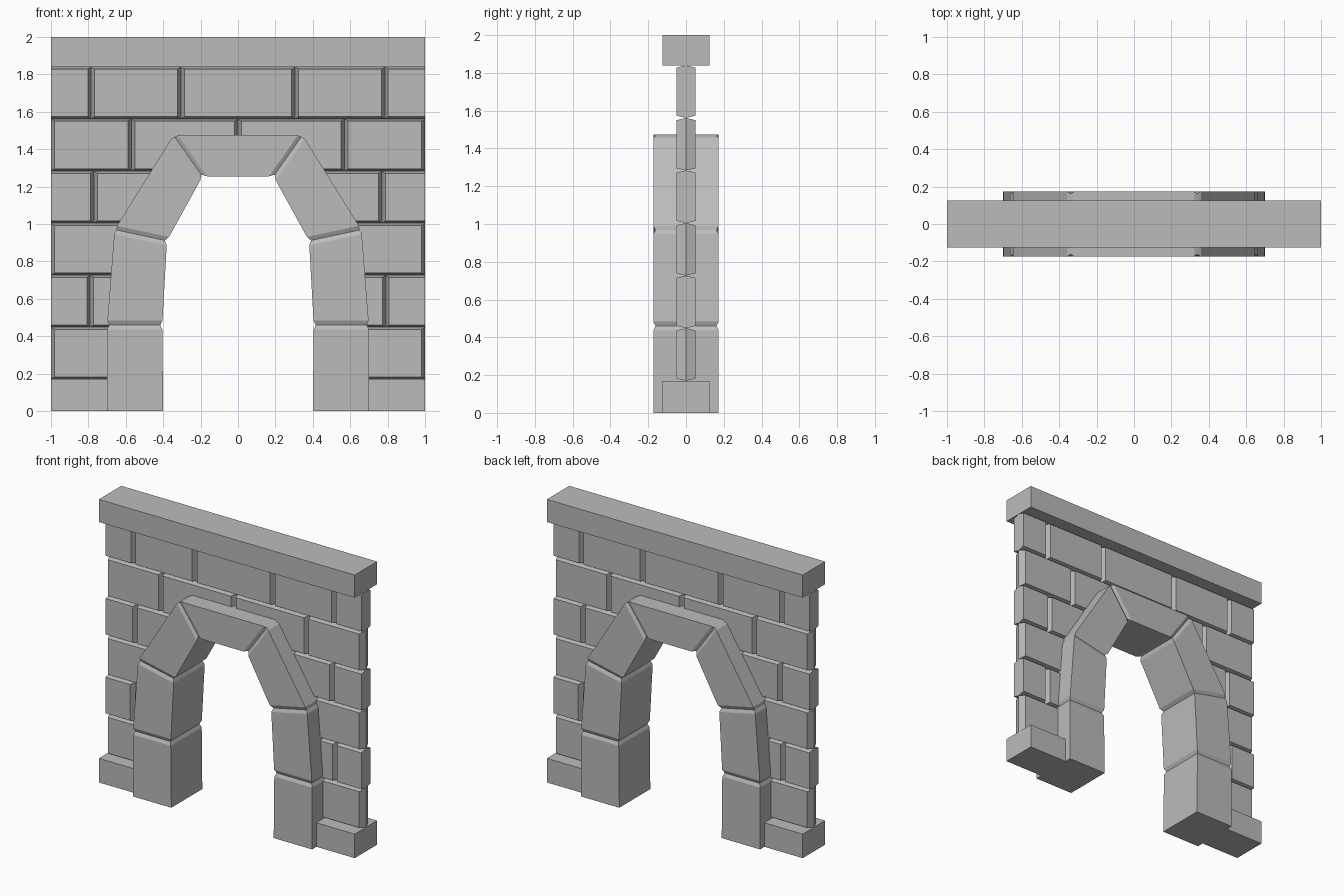
import bpy
import bmesh
from mathutils import Vector

cube = bpy.data.objects.get("Cube")
if cube:
    bpy.data.objects.remove(cube, do_unlink=True)

stone = bpy.data.materials.new("grey stone")
stone.use_nodes = True
GREY = (0.5, 0.5, 0.5, 1)
stone.diffuse_color = GREY
stone.node_tree.nodes["Principled BSDF"].inputs["Base Color"].default_value = GREY


def loft(bm, rings):
    """Skin a stack of four-sided rings and cap both ends."""
    loops = [[bm.verts.new(p) for p in ring] for ring in rings]
    for a, b in zip(loops, loops[1:]):
        for i in range(4):
            j = (i + 1) % 4
            bm.faces.new((a[i], a[j], b[j], b[i]))
    bm.faces.new(loops[0][::-1])
    bm.faces.new(loops[-1])


def finish(name, bm):
    bmesh.ops.recalc_face_normals(bm, faces=bm.faces)
    mesh = bpy.data.meshes.new(name)
    bm.to_mesh(mesh)
    bm.free()
    mesh.materials.append(stone)
    obj = bpy.data.objects.new(name, mesh)
    bpy.context.collection.objects.link(obj)


def block(name, x0, x1, z0, z1, depth):
    bm = bmesh.new()
    loft(bm, [[(x0, y, z0), (x1, y, z0), (x1, y, z1), (x0, y, z1)]
              for y in (-depth, depth)])
    finish(name, bm)


# Coping along the top and a plinth at each foot
block("coping", -1, 1, 1.84, 2, 0.125)
block("right_plinth", -1, -0.55, 0, 0.17, 0.125)
block("left_plinth", 0.55, 1, 0, 0.17, 0.125)


# Wall bricks, tapering from the middle plane to both faces
def brick(bm, x0, x1, z0, z1, flat_end):
    rings = []
    for y, dx, dz in ((-0.05, 0.018, 0.012), (0, 0, 0), (0.05, 0.018, 0.012)):
        a = x0 + (0 if flat_end and x0 == -1 else dx)
        b = x1 - (0 if flat_end and x1 == 1 else dx)
        rings.append([(a, y, z0 + dz), (b, y, z0 + dz),
                      (b, y, z1 - dz), (a, y, z1 - dz)])
    loft(bm, rings)


# Brick edges in each course, on one side; the other side mirrors it
COURSES = [(0.55, 1), (0.55, 0.79, 1), (0.55, 1), (0.42, 0.77, 1),
           (0, 0.57, 1), (0.305, 0.785, 1)]
HEIGHT = (1.84 - 0.17) / len(COURSES)
for row, edges in enumerate(COURSES):
    bm = bmesh.new()
    z0 = 0.17 + row * HEIGHT
    flat = row % 2 == 1
    for a, b in zip(edges, edges[1:]):
        brick(bm, a, b, z0, z0 + HEIGHT, flat)
        brick(bm, -b, -a, z0, z0 + HEIGHT, flat)
    if row == len(COURSES) - 1:
        brick(bm, -edges[0], edges[0], z0, z0 + HEIGHT, flat)
    finish(f"brick_course_{row + 1}", bm)


# Arch stones between successive joints, chamfered at the joints
def section(inner, outer, inset):
    along = (outer - inner).normalized() * inset
    a, b = inner + along, outer - along
    d = 0.173 - inset
    return [(a.x, -d, a.y), (b.x, -d, b.y), (b.x, d, b.y), (a.x, d, a.y)]


def arch_stone(name, start, end, chamfer_start=True):
    c, inset = 0.024, 0.011

    def step(p, q):
        return p + (q - p).normalized() * c

    (si, so), (ei, eo) = start, end
    rings = []
    if chamfer_start:
        rings += [section(si, so, inset), section(step(si, ei), step(so, eo), 0)]
    else:
        rings.append(section(si, so, 0))
    rings += [section(step(ei, si), step(eo, so), 0), section(ei, eo, inset)]
    bm = bmesh.new()
    loft(bm, rings)
    finish(name, bm)


JOINTS = [((0.40, 0), (0.70, 0)), ((0.405, 0.46), (0.70, 0.46)),
          ((0.38, 0.91), (0.66, 0.97)), ((0.19, 1.255), (0.345, 1.475))]


def joint(index, side):
    return [Vector((x * side, z)) for x, z in JOINTS[index]]


for side, label in ((1, "left"), (-1, "right")):
    for i, part in enumerate(("arch_foot", "arch_jamb", "arch_shoulder")):
        arch_stone(f"{label}_{part}", joint(i, side), joint(i + 1, side), i > 0)
arch_stone("keystone", joint(3, -1), joint(3, 1))
